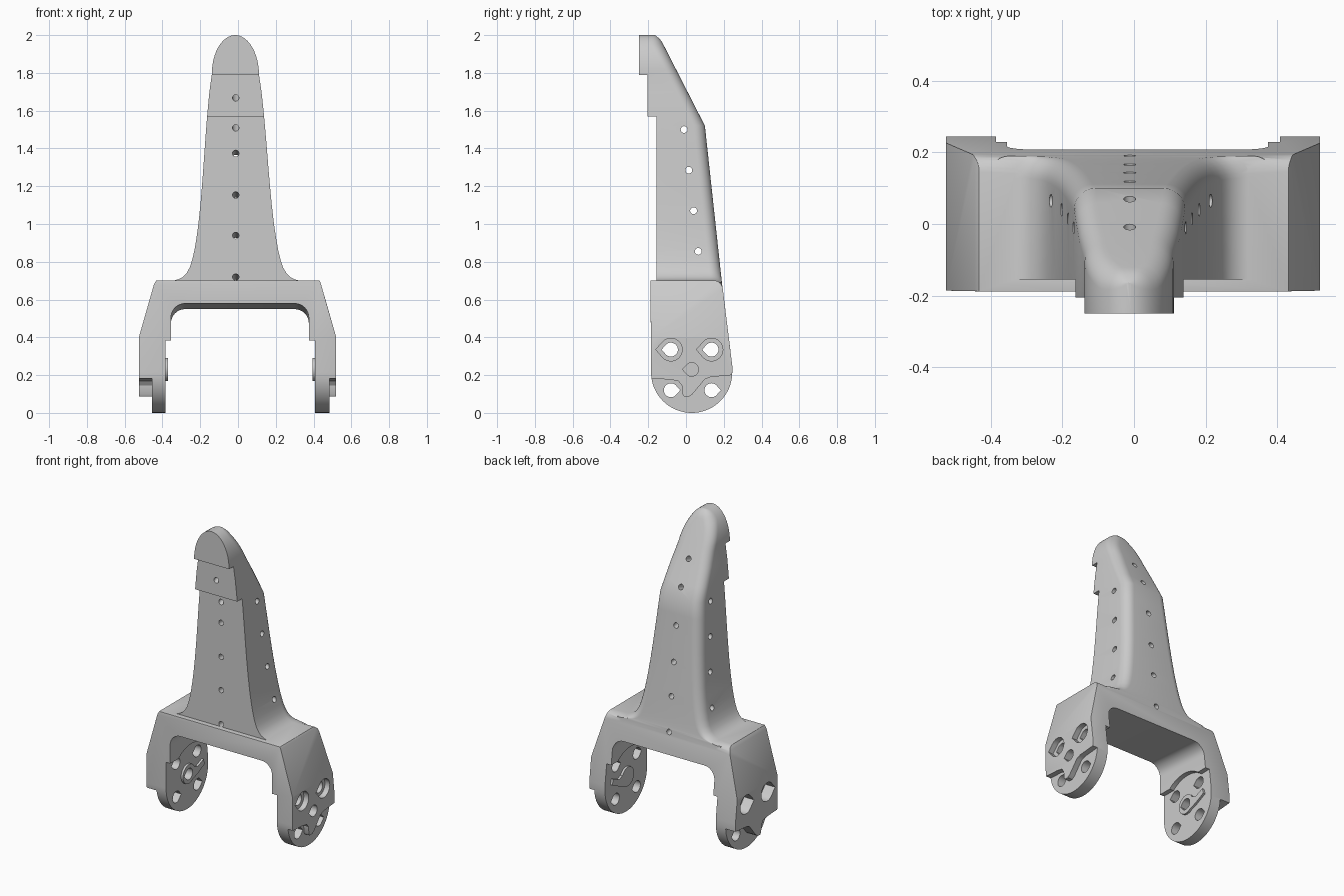
import bpy, bmesh, math
from mathutils import Vector

if "Cube" in bpy.data.objects:
    bpy.data.objects.remove(bpy.data.objects["Cube"])


def make(name, bm):
    bmesh.ops.recalc_face_normals(bm, faces=bm.faces)
    mesh = bpy.data.meshes.new(name)
    bm.to_mesh(mesh)
    bm.free()
    ob = bpy.data.objects.new(name, mesh)
    bpy.context.collection.objects.link(ob)
    return ob


def loft(name, rings):
    bm = bmesh.new()
    loops = [[bm.verts.new(p) for p in r] for r in rings]
    n = len(loops[0])
    for a, b in zip(loops, loops[1:]):
        for i in range(n):
            bm.faces.new((a[i], a[(i + 1) % n], b[(i + 1) % n], b[i]))
    bm.faces.new(loops[0])
    bm.faces.new(loops[-1])
    return make(name, bm)


def prism(name, pts, axis, a, b):
    place = (lambda p, v: (v, p[0], p[1])) if axis == 'x' else (lambda p, v: (p[0], v, p[1]))
    return loft(name, [[place(p, v) for p in pts] for v in (a, b)])


def arc(cx, cy, r, a0, a1, n):
    return [(cx + r * math.cos(math.radians(a0 + (a1 - a0) * i / n)),
             cy + r * math.sin(math.radians(a0 + (a1 - a0) * i / n))) for i in range(n + 1)]


def teardrop(cx, cy, r, side):
    pts = arc(0, 0, r, 42, 318, 24) + [(1.33 * r, 0)]
    return [(cx + side * p, cy + q) for p, q in pts]


def apply(ob, mod):
    bpy.context.view_layer.objects.active = ob
    bpy.ops.object.modifier_apply(modifier=mod.name)


def boolean(ob, other, op='DIFFERENCE'):
    m = ob.modifiers.new('bool', 'BOOLEAN')
    m.operation, m.solver, m.object = op, 'EXACT', other
    apply(ob, m)
    bpy.data.objects.remove(other)


def rods(name, pairs, r):
    bm = bmesh.new()
    for p, q in pairs:
        p, q = Vector(p), Vector(q)
        mat = (q - p).to_track_quat('Z', 'Y').to_matrix().to_4x4()
        mat.translation = (p + q) / 2
        bmesh.ops.create_cone(bm, cap_ends=True, segments=20, radius1=r, radius2=r,
                              depth=(q - p).length, matrix=mat)
    return make(name, bm)


# Forked base: front outline crossed with the side outline
front = [(-.525, -.05), (-.525, .4), (-.445, .68), (-.425, .715), (.425, .715),
         (.437, .69), (.52, .4), (.52, -.05)]
side = (arc(.03, .215, .215, 180, 360, 36) + [(.245, .25)]
        + arc(.145, .652, .05, 6, 90, 6) + [(-.188, .702)])
base = prism('forked_bracket', front, 'y', -.4, .4)
boolean(base, prism('side_shape', side, 'x', -.7, .7), 'INTERSECT')
bev = base.modifiers.new('bevel', 'BEVEL')
bev.width, bev.segments, bev.limit_method, bev.angle_limit = .012, 3, 'ANGLE', math.radians(50)
apply(base, bev)

# Arched opening between the legs, its roof falling towards the back
arch = ([(.375, -.1)] + arc(.30, .485, .075, 0, 90, 8)
        + arc(-.28, .485, .075, 90, 180, 8) + [(-.355, -.1)])
arch_cut = prism('arch_cut', arch, 'y', -.4, .4)
for v in arch_cut.data.vertices:
    if v.co.z > 0.4:
        v.co.z += .005 - .075 * v.co.y
boolean(base, arch_cut)

# Inner recess and outer step on each leg
inner = [(-.3, -.1), (.3, -.1), (.3, .385)] + arc(.03, .23, .2, 50, 130, 14) + [(-.3, .385)]
outer = [(-.3, -.1), (.3, -.1), (.3, .205), (.24, .2), (.13, .19), (.10, .178), (.035, .1),
         (.015, .086), (-.01, .086), (-.018, .1), (-.022, .145), (-.04, .168), (-.08, .176),
         (-.18, .182), (-.3, .185)]
for a, b in ((-.385, -.3), (.3, .408)):
    boolean(base, prism('inner_recess', inner, 'x', a, b))
for a, b in ((-.6, -.455), (.485, .6)):
    boolean(base, prism('outer_step', outer, 'x', a, b))

# Raised hub with a tail inside each leg
hub = arc(.03, .23, .062, 25, 310, 24) + [(.12, .2), (.19, .235), (.18, .27), (.12, .245)]
for a, b in ((-.42, -.371), (.394, .44)):
    boolean(base, prism('hub', hub, 'x', a, b), 'UNION')

# Bolt holes, counterbores and blind pivot holes
for y in (-.08, .135):
    for z, s in ((.335, -1), (.12, 1)):
        boolean(base, prism('bolt_hole', teardrop(y, z, .037, s), 'x', -.7, .7))
    for a, b in ((-.7, -.455), (.485, .7)):
        boolean(base, prism('counterbore', teardrop(y, .335, .06, -1), 'x', a, b))
for a, b in ((.45, .7), (-.42, -.3)):
    boolean(base, prism('pivot_hole', teardrop(.03, .23, .036, -1), 'x', a, b))

# Tower: cross-sections with rounded back corners
stations = [(.63, .40), (.69, .40), (.701, .33), (.708, .305), (.72, .283), (.74, .264),
            (.77, .247), (.81, .234), (.86, .222), (.93, .21), (1.0, .2), (1.1, .189),
            (1.2, .18), (1.3, .172), (1.42, .163), (1.52, .155), (1.6, .148), (1.7, .138)]
for i in range(13):
    t = math.radians(i * 87 / 12)
    stations.append((1.79 + .21 * math.sin(t), .125 * math.cos(t)))
rings = []
for z, w in stations:
    cx = -.008 - .007 * (z - .7) / 1.3
    if z < 1.52:
        back = .189 - (z - .7) * .089 / .82
    else:
        back = .10 - (z - 1.52) * .23 / .45
    back -= max(0, z - 1.96) ** 2 * 12
    r = min(.06, .8 * w)
    ring = [(cx - w, -.25), (cx + w, -.25)]
    ring += arc(cx + w - r, back - r, r, 0, 90, 7) + arc(cx - w + r, back - r, r, 90, 180, 7)
    rings.append([(x, y, z) for x, y in ring])
tower = loft('tower', rings)
boolean(tower, prism('front_steps', [(-.4, .5), (-.155, .5), (-.155, 1.57), (-.205, 1.57),
                                     (-.205, 1.79), (-.4, 1.79)], 'x', -.7, .7))
boolean(base, tower, 'UNION')

# Small holes down the front and across the sides
levels = ((1.68, 1.79), (1.505, 1.61), (1.375, 1.345), (1.155, 1.12), (.94, .91), (.72, .69))
boolean(base, rods('front_holes', [((-.012, -.3, a - (b - a) * .4), (-.012, .3, b + (b - a) * .4))
                                   for a, b in levels], .017))
boolean(base, rods('side_holes', [((-.6, y, z), (.6, y, z)) for y, z in
                                  ((-.01, 1.5), (.015, 1.285), (.04, 1.07), (.065, .855))], .018))

bpy.ops.object.select_all(action='DESELECT')
base.select_set(True)
bpy.context.view_layer.objects.active = base
bpy.ops.object.shade_smooth_by_angle(angle=math.radians(32))
